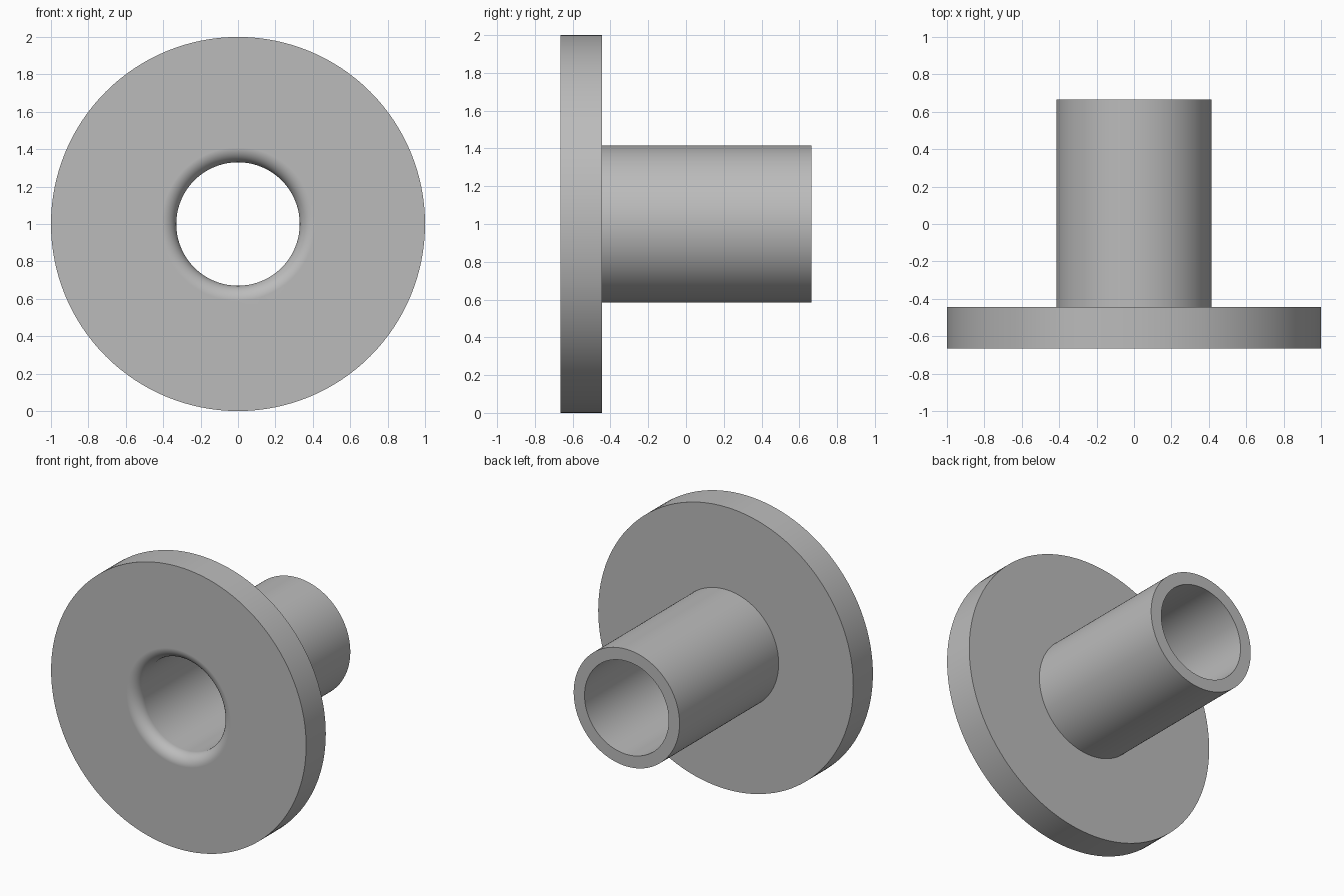
import bpy, bmesh, math
from mathutils import Vector

cube = bpy.data.objects.get("Cube")
if cube:
    bpy.data.objects.remove(cube, do_unlink=True)

SEGMENTS = 128
CENTRE_Z = 1.0
FRONT, FLANGE_BACK, BACK = -0.665, -0.445, 0.665
FLANGE_R, TUBE_R, BORE_R, FILLET = 1.0, 0.415, 0.33, 0.08

# Plain grey material
grey = bpy.data.materials.new("plain_grey")
grey.use_nodes = True
colour = (0.5, 0.5, 0.5, 1)
grey.diffuse_color = colour
grey.node_tree.nodes["Principled BSDF"].inputs["Base Color"].default_value = colour

# Half section (radius, y): flange, tube, bore, rounded mouth of the bore
profile = [(FLANGE_R, FRONT), (FLANGE_R, FLANGE_BACK), (TUBE_R, FLANGE_BACK),
           (TUBE_R, BACK), (BORE_R, BACK)]
STEPS = 12
for i in range(STEPS + 1):
    a = math.pi / 2 * i / STEPS
    profile.append((BORE_R + FILLET * (1 - math.cos(a)),
                    FRONT + FILLET * (1 - math.sin(a))))

# Revolve the closed section around the y axis
bm = bmesh.new()
verts = [bm.verts.new((r, y, 0)) for r, y in profile]
edges = [bm.edges.new((verts[i - 1], verts[i])) for i in range(len(verts))]
bmesh.ops.spin(bm, geom=verts + edges, cent=Vector(), axis=(0, 1, 0),
               angle=math.tau, steps=SEGMENTS, use_merge=False)
bmesh.ops.remove_doubles(bm, verts=bm.verts, dist=0.0001)
bmesh.ops.recalc_face_normals(bm, faces=bm.faces)
mesh = bpy.data.meshes.new("flanged_bushing")
bm.to_mesh(mesh)
bm.free()
mesh.materials.append(grey)

bushing = bpy.data.objects.new("flanged_bushing", mesh)
bushing.location.z = CENTRE_Z
bpy.context.collection.objects.link(bushing)
bpy.context.view_layer.objects.active = bushing
bushing.select_set(True)
bpy.ops.object.shade_smooth_by_angle(angle=math.radians(30))

# Keep the wide flat faces evenly shaded up to the rounded mouth
weighted = bushing.modifiers.new("flat_face_normals", 'WEIGHTED_NORMAL')
weighted.keep_sharp = True
